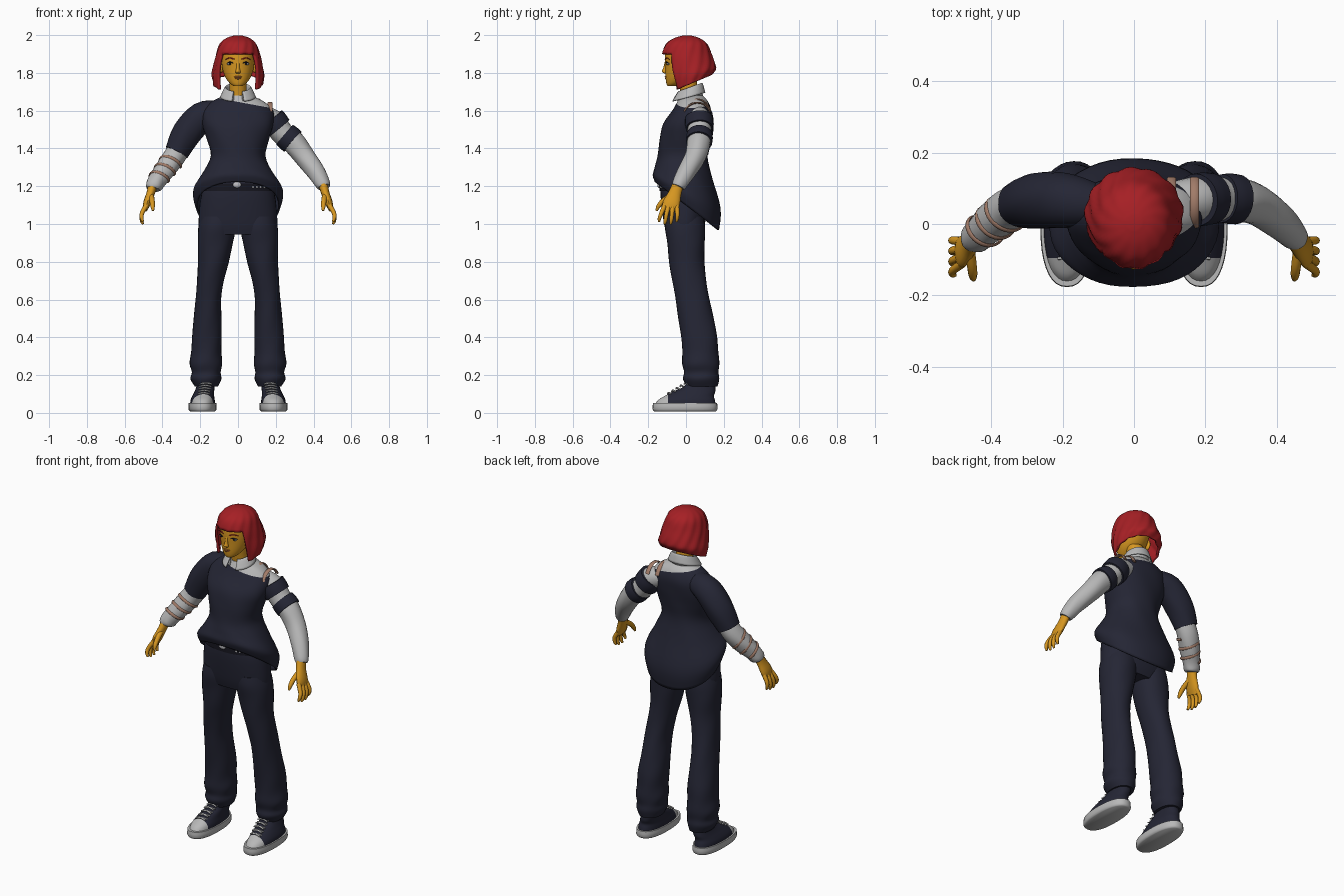
import bpy
import bmesh
from math import sin, cos, pi, radians
from mathutils import Vector

if bpy.data.objects.get("Cube"):
    bpy.data.objects.remove(bpy.data.objects["Cube"])


def material(name, *rgb):
    mat = bpy.data.materials.new(name)
    mat.use_nodes = True
    mat.diffuse_color = (*rgb, 1)
    mat.node_tree.nodes["Principled BSDF"].inputs["Base Color"].default_value = (*rgb, 1)
    return mat


RED = material("red hair", .38, .014, .018)
SKIN = material("golden skin", .68, .31, .015)
NAVY = material("navy cloth", .018, .019, .035)
WHITE = material("off white cloth", .48, .48, .48)
BROWN = material("brown strap", .36, .2, .14)
BLACK = material("black leather", .008, .008, .014)
METAL = material("grey metal", .5, .5, .53)
LIPS = material("lips", .5, .16, .03)


def smooth(obj, angle=45):
    bpy.ops.object.select_all(action="DESELECT")
    bpy.context.view_layer.objects.active = obj
    obj.select_set(True)
    bpy.ops.object.shade_smooth_by_angle(angle=radians(angle))


def refine(keys, steps):
    """Smooth Catmull-Rom interpolation between key rings."""
    out = []
    for i in range(len(keys) - 1):
        a, b, c, d = (keys[max(0, min(len(keys) - 1, i + k))] for k in (-1, 0, 1, 2))
        for s in range(steps):
            t = s / steps
            out.append([q + t / 2 * (r - p + t * (2 * p - 5 * q + 4 * r - w + t * (3 * q - p - 3 * r + w)))
                        for p, q, r, w in zip(a, b, c, d)])
    return out + [list(keys[-1])]


def sweep(name, keys, mat, upright=False, n=24, steps=4, caps="both", power=1.0,
          ripple=(0, 0), gap=None, shell=0, ref=Vector((0, 1, 0)), cut=None, rule=None):
    """Skin elliptical rings: (x, y, z, a, b, tilt) upright, or (x, y, z, a, b) along a path."""
    rings = refine(keys, steps)
    bm = bmesh.new()
    grid = []
    for i, ring in enumerate(rings):
        p = Vector(ring[:3])
        a, b = ring[3], ring[4]
        tilt = ring[5] if len(ring) > 5 else 0
        if upright:
            u, v = Vector((1, 0, 0)), Vector((0, 1, tilt))
        else:
            tangent = Vector(rings[min(i + 1, len(rings) - 1)][:3]) - Vector(rings[max(i - 1, 0)][:3])
            u = tangent.cross(ref).normalized()
            v = tangent.cross(u).normalized()
        row = []
        for j in range(n):
            ang = 2 * pi * j / n
            c, s = cos(ang), sin(ang)
            c, s = (abs(q) ** power * (1 if q > 0 else -1) for q in (c, s))
            grow = 1 + ripple[0] * sin(ripple[1] * ang + 0.6 * i) * min(1, i / 8)
            row.append(bm.verts.new(p + grow * (u * a * c + v * b * s)))
        grid.append(row)
    for low, high in zip(grid, grid[1:]):
        for j in range(n):
            k = (j + 1) % n
            off = abs(360 * (j + .5) / n - 270)
            if gap and off < gap[0] and (low[j].co.z + high[j].co.z) / 2 < gap[1]:
                continue
            bm.faces.new((low[j], low[k], high[k], high[j]))
    if caps in ("both", "start"):
        bm.faces.new(grid[0])
    if caps in ("both", "end"):
        bm.faces.new(grid[-1])
    if cut:
        bmesh.ops.bisect_plane(bm, geom=bm.verts[:] + bm.edges[:] + bm.faces[:],
                               plane_co=cut[0], plane_no=cut[1])
    bmesh.ops.recalc_face_normals(bm, faces=bm.faces[:])
    mats = mat if isinstance(mat, tuple) else (mat,)
    if rule:
        for f in bm.faces:
            f.material_index = int(rule(f.calc_center_median()))
    mesh = bpy.data.meshes.new(name)
    bm.to_mesh(mesh)
    bm.free()
    for m in mats:
        mesh.materials.append(m)
    obj = bpy.data.objects.new(name, mesh)
    bpy.context.collection.objects.link(obj)
    if shell:
        obj.modifiers.new("Thickness", "SOLIDIFY").thickness = shell
    smooth(obj)
    return obj


def ball(name, place, size, mat):
    bpy.ops.mesh.primitive_uv_sphere_add(segments=20, ring_count=12, radius=1, location=place)
    obj = bpy.context.object
    obj.name, obj.scale = name, size
    obj.data.materials.append(mat)
    smooth(obj, 60)


def tube(name, points, mat, **options):
    return sweep(name, [(x, y, z, r, r) for x, y, z, r in points], mat, **options)


# Sweater body: cut along the slanted neckline, shirt showing above it
neck_co, neck_no = Vector((-.1, 0, 1.665)), Vector((.186, 0, 1)).normalized()
sweep("sweater_body", [
    (0, .005, 1.095, .222, .17, -.75), (0, .003, 1.17, .238, .18, -.5),
    (0, -.012, 1.27, .185, .153, -.22), (0, -.018, 1.36, .145, .132, 0),
    (0, -.01, 1.45, .165, .13, 0), (0, .005, 1.53, .188, .125, 0),
    (0, .03, 1.6, .185, .103, 0), (0, .035, 1.65, .135, .08, 0), (0, .03, 1.68, .07, .06, 0)],
    (NAVY, WHITE), upright=True, n=48, caps="end", power=.93, ripple=(.008, 7), shell=.01,
    cut=(neck_co, neck_no), rule=lambda c: (c - neck_co).dot(neck_no) > 0)

# Right arm: loose sleeve, bare shirt sleeve with wrapped strap
tube("right_sweater_sleeve", [(-.1, .05, 1.595, .06), (-.19, .065, 1.57, .077),
     (-.27, .065, 1.48, .078), (-.325, .055, 1.38, .064)], NAVY, ripple=(.02, 5))
tube("right_shirt_sleeve", [(-.28, .06, 1.45, .055), (-.335, .05, 1.36, .058), (-.385, .015, 1.29, .056),
     (-.425, -.02, 1.235, .048), (-.445, -.038, 1.2, .044), (-.45, -.044, 1.185, .036)], WHITE,
     ripple=(.03, 4))
start, end = Vector((-.35, .04, 1.335)), Vector((-.43, -.025, 1.228))
axis = (end - start).normalized()
side = axis.cross(Vector((0, 1, 0))).normalized()
wrap = []
for i in range(41):
    t, ang = i / 40, 5.5 * pi * i / 40
    p = start.lerp(end, t) + (.06 - .009 * t) * (side * cos(ang) + axis.cross(side) * sin(ang))
    wrap.append((*p, .004, .008))
sweep("right_arm_strap", wrap, BROWN, n=8, steps=2, ref=axis)

# Left arm: shirt sleeve, short sweater sleeve and separate band
tube("left_shirt_sleeve", [(.1, .06, 1.575, .055), (.18, .07, 1.545, .064), (.24, .07, 1.475, .061),
     (.29, .068, 1.435, .062), (.35, .05, 1.36, .056), (.41, .005, 1.28, .049),
     (.447, -.032, 1.215, .04), (.455, -.042, 1.195, .033)], WHITE, ripple=(.015, 5))
tube("left_sweater_sleeve", [(.175, .068, 1.56, .073), (.195, .07, 1.532, .075),
     (.217, .071, 1.505, .072)], NAVY)
tube("left_sweater_band", [(.247, .072, 1.473, .068), (.268, .071, 1.455, .071),
     (.29, .069, 1.436, .07)], NAVY)

# Straps over the exposed shoulder
for x, height in ((.17, .082), (.105, .1)):
    arc = [(x, .06 + .075 * cos(a), 1.56 + height * sin(a), .005, .013)
           for a in (radians(d) for d in range(25, 156, 13))]
    sweep("shoulder_strap", arc, BROWN, n=8, steps=2, ref=Vector((1, 0, 0)))

# Folded collar, open at the throat
sweep("shirt_collar", [(0, .02, 1.665, .066, .064, .25), (0, .02, 1.712, .062, .06, .35),
      (0, .02, 1.722, .07, .068, .35), (0, .012, 1.672, .095, .09, .25)],
      WHITE, upright=True, n=36, caps="", gap=(24, 3), shell=.005)

# Trousers and belt
sweep("trouser_hips", [(0, -.012, .945, .195, .09, 0), (0, -.008, 1.0, .208, .108, 0),
      (0, -.008, 1.1, .203, .122, 0), (0, -.01, 1.17, .19, .125, 0), (0, -.012, 1.24, .16, .12, 0)],
      NAVY, upright=True, n=36, power=.92)
sweep("belt", [(0, -.01, 1.175, .194, .13, 0), (0, -.01, 1.215, .184, .13, 0)], BLACK,
      upright=True, n=36, steps=1, power=.92)
ball("belt_buckle", (-.005, -.142, 1.208), (.022, .01, .017), METAL)
for i in range(4):
    ball("belt_stud", (.08 + .02 * i, -.132 + .007 * i, 1.195), (.006, .006, .006), METAL)

leg = [(.1, -.008, 1.04, .098, .1), (.11, -.005, .98, .1, .106), (.12, .0, .9, .094, .1),
       (.13, .004, .8, .081, .093), (.146, .017, .7, .071, .09), (.157, .035, .6, .068, .09),
       (.161, .053, .5, .073, .093), (.165, .07, .4, .079, .096), (.168, .076, .32, .08, .095),
       (.17, .078, .26, .086, .098), (.168, .081, .215, .077, .092), (.17, .08, .18, .081, .095),
       (.167, .085, .14, .062, .082)]
upper = [(.188, -.005, .04, .066, .163), (.187, .003, .068, .064, .15), (.184, .018, .09, .058, .13),
         (.178, .043, .113, .052, .112), (.172, .072, .14, .048, .083), (.168, .085, .18, .046, .07)]
palm = [(.448, -.038, 1.22, .025, .029), (.462, -.058, 1.165, .022, .034),
        (.482, -.077, 1.11, .02, .045), (.492, -.087, 1.075, .012, .038)]

for s, which in ((1, "left"), (-1, "right")):
    def flip(keys):
        return [(s * k[0], *k[1:]) for k in keys]

    sweep(which + "_trouser_leg", flip(leg), NAVY, upright=True, n=28, power=.95, ripple=(.012, 4))

    # Canvas shoe: pale sole and toe cap, laces up the front
    sweep(which + "_shoe_sole", flip([(.188, -.005, .008, .066, .163), (.188, -.005, .02, .075, .172),
          (.188, -.005, .052, .073, .17)]), WHITE, upright=True, n=36, steps=2, power=.85)
    sweep(which + "_shoe_upper", flip(upper), (NAVY, WHITE), upright=True, n=36, power=.88,
          cut=(Vector((0, -.095, 0)), Vector((0, 1, 0))), rule=lambda c: c.y < -.095)
    for i in range(5):
        y, z, x = -.088 + .022 * i, .104 + .013 * i, .182 - .003 * i
        for slant in (.009, -.009):
            tube(which + "_shoe_lace", flip([(x - .032, y + slant, z - .004, .004),
                 (x, y - .004, z + .003, .005), (x + .032, y - slant, z - .004, .004)]), WHITE, n=8)

    # Hand with four fingers and a thumb
    sweep(which + "_palm", flip(palm), SKIN, n=16)
    for i in range(4):
        bend = .012 if i in (0, 3) else 0
        tube(which + "_finger", flip([(.484, -.112 + .021 * i, 1.1, .013),
             (.508, -.13 + .028 * i, 1.058, .0115), (.51, -.14 + .031 * i, 1.02 + bend, .01),
             (.503, -.143 + .031 * i, 1.0 + bend, .006)]), SKIN, n=10)
    tube(which + "_thumb", flip([(.462, -.07, 1.155, .016), (.455, -.118, 1.125, .014),
         (.452, -.145, 1.095, .012), (.45, -.156, 1.07, .006)]), SKIN, n=10)

    # Eyes, brows and ears
    ball(which + "_eye", (s * .043, -.092, 1.848), (.016, .011, .007), WHITE)
    ball(which + "_iris", (s * .042, -.1005, 1.848), (.006, .004, .006), BLACK)
    tube(which + "_eyelid", flip([(.024, -.106, 1.851, .002), (.042, -.104, 1.857, .003),
         (.06, -.091, 1.851, .002)]), BLACK, n=8)
    tube(which + "_brow", flip([(.02, -.11, 1.872, .003), (.045, -.102, 1.879, .003),
         (.066, -.088, 1.871, .002)]), RED, n=8)
    ball(which + "_ear", (s * .088, .01, 1.83), (.012, .02, .03), SKIN)

# Head and neck
sweep("neck", [(0, .03, 1.63, .06, .055, 0), (0, .018, 1.69, .047, .047, 0),
      (0, .005, 1.78, .047, .05, 0)], SKIN, upright=True)
sweep("head", [(0, -.078, 1.73, .022, .02, 0), (0, -.062, 1.744, .043, .042, 0),
      (0, -.038, 1.775, .066, .07, 0), (0, -.02, 1.82, .082, .09, 0), (0, -.012, 1.87, .088, .1, 0),
      (0, -.005, 1.92, .086, .1, 0), (0, 0, 1.96, .06, .075, 0)], SKIN, upright=True, n=36)
sweep("nose", [(0, -.108, 1.798, .011, .008, 0), (0, -.113, 1.807, .014, .015, 0),
      (0, -.111, 1.825, .009, .01, 0), (0, -.106, 1.86, .008, .006, 0)], SKIN, upright=True, n=16)
ball("upper_lip", (0, -.104, 1.779), (.022, .009, .005), LIPS)
ball("lower_lip", (0, -.102, 1.771), (.018, .009, .006), LIPS)

# Bobbed hair with a straight fringe
sweep("bobbed_hair", [(0, .005, 1.998, .02, .02, 0), (0, .005, 1.985, .06, .065, 0),
      (0, .003, 1.955, .095, .107, 0), (0, .004, 1.9, .115, .13, 0), (0, .015, 1.845, .128, .138, .05),
      (0, .025, 1.79, .138, .132, .22), (0, .025, 1.742, .131, .112, .42)],
      RED, upright=True, n=72, caps="start", ripple=(.022, 13), gap=(50, 1.9), shell=.014)
